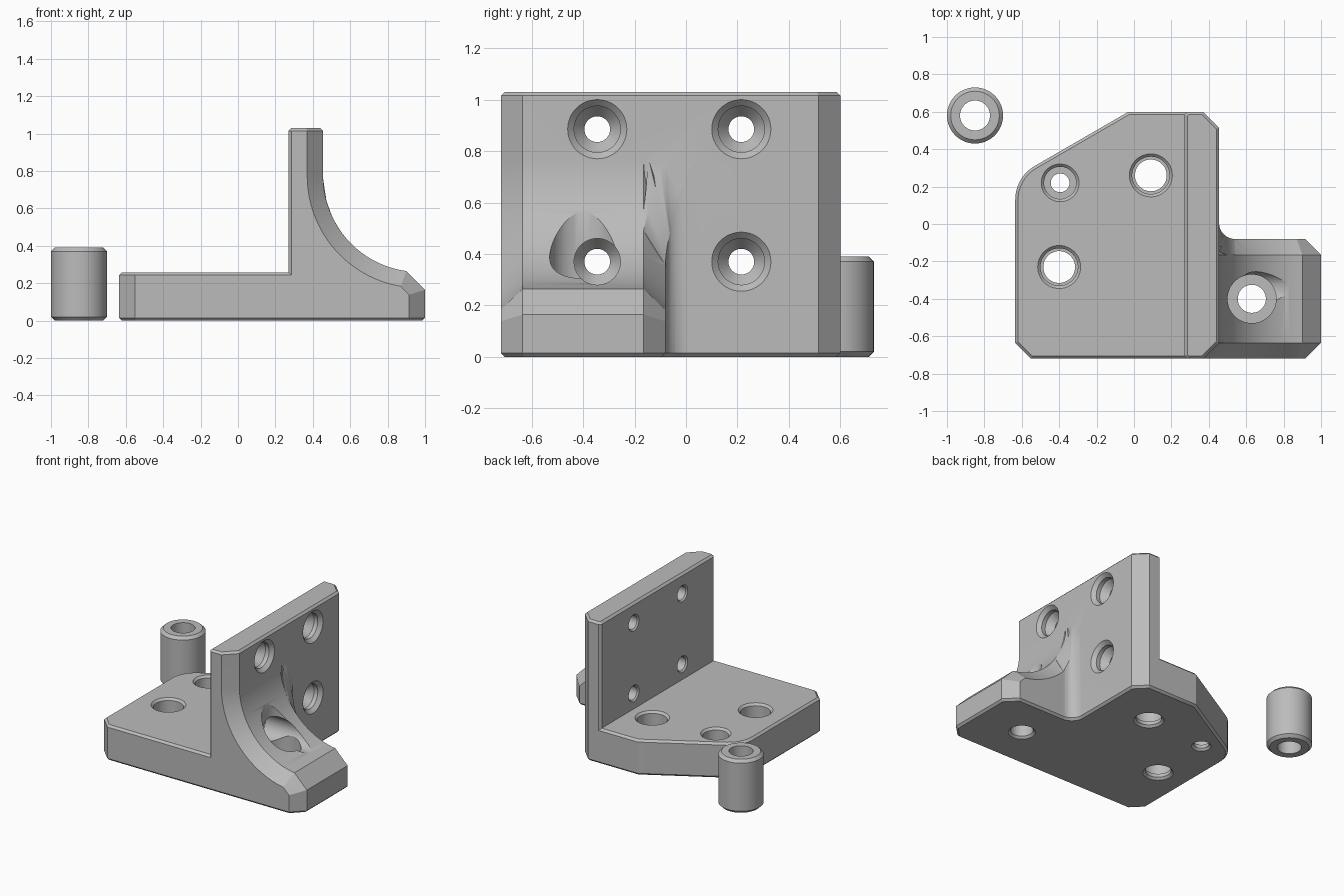
import bpy, bmesh
from math import sin, cos, radians
from mathutils import Vector

if "Cube" in bpy.data.objects:
    bpy.data.objects.remove(bpy.data.objects["Cube"], do_unlink=True)

grey = bpy.data.materials.new("plain_grey")
grey.use_nodes = True
grey.diffuse_color = (0.5, 0.5, 0.5, 1)
grey.node_tree.nodes["Principled BSDF"].inputs["Base Color"].default_value = grey.diffuse_color


def arc(cx, cy, r, start, end, steps):
    angles = [radians(start + (end - start) * i / steps) for i in range(steps + 1)]
    return [(cx + r * cos(a), cy + r * sin(a)) for a in angles]


def inset(points, d):
    """Mitred inset of a counter-clockwise outline."""
    out = []
    for i, p in enumerate(points):
        p, a, b = Vector(p), Vector(points[i - 1]), Vector(points[(i + 1) % len(points)])
        u, v = (p - a).normalized(), (b - p).normalized()
        m, n = Vector((-u.y, u.x)), Vector((-v.y, v.x))
        out.append(p + (m + n) * d / (1 + m.dot(n)))
    return out


def loft(name, rings, ring_closed=False):
    """Bridge matching rings; cap the ends, or join last to first."""
    bm = bmesh.new()
    rows = [[bm.verts.new(p) for p in ring] for ring in rings]
    pairs = list(zip(rows, rows[1:]))
    if ring_closed:
        pairs.append((rows[-1], rows[0]))
    else:
        bm.faces.new(rows[0])
        bm.faces.new(rows[-1])
    for a, b in pairs:
        for i in range(len(a)):
            bm.faces.new((a[i - 1], a[i], b[i], b[i - 1]))
    bmesh.ops.connect_verts_nonplanar(bm, angle_limit=0.002, faces=bm.faces[:])
    bmesh.ops.recalc_face_normals(bm, faces=bm.faces[:])
    mesh = bpy.data.meshes.new(name)
    bm.to_mesh(mesh)
    bm.free()
    ob = bpy.data.objects.new(name, mesh)
    mesh.materials.append(grey)
    bpy.context.collection.objects.link(ob)
    return ob


def stack(name, outline, levels):
    """Plan outline lofted through (height, inset) levels."""
    return loft(name, [[(p[0], p[1], z) for p in inset(outline, d)] for z, d in levels])


def turned(name, profile, centre, axis="z", ring_closed=False):
    """Profile of (radius, height) turned about z or x."""
    a, b = centre
    rings = []
    for r, h in profile:
        circle = arc(a, b, r, 0, 352.5, 47)
        rings.append([(u, v, h) if axis == "z" else (h, u, v) for u, v in circle])
    return loft(name, rings, ring_closed)


def combine(body, other, operation):
    mod = body.modifiers.new("combine", "BOOLEAN")
    mod.operation, mod.solver, mod.object = operation, "EXACT", other
    bpy.context.view_layer.update()
    deps = bpy.context.evaluated_depsgraph_get()
    mesh = bpy.data.meshes.new_from_object(body.evaluated_get(deps))
    body.modifiers.clear()
    body.data = mesh
    bpy.data.objects.remove(other, do_unlink=True)


def finish(ob):
    bpy.ops.object.select_all(action="DESELECT")
    ob.select_set(True)
    bpy.context.view_layer.objects.active = ob
    bpy.ops.object.shade_smooth_by_angle(angle=radians(25))


C = 0.085      # large chamfer
E = 0.015      # small edge chamfer
LOW = -0.03    # parts run below the floor, then get trimmed
LEFT, FRONT, BACK, TOP = -0.635, -0.72, 0.6, 0.258
WALL_IN, WALL_OUT = 0.27, 0.455
ARM_BACK = -0.08

# Base plate with a clipped, rounded rear corner
corner = arc(-0.427, 0.13, 0.208, 120, 180, 12)
plate_outline = [(LEFT, FRONT + C), (LEFT + C, FRONT), (0.32, FRONT), (0.32, BACK),
                 (-0.03, BACK)] + corner
bracket = stack("bracket", plate_outline, [(LOW, 0), (TOP - E, 0), (TOP, E)])

# Upright wall
wall_outline = [(WALL_IN, FRONT + E), (WALL_IN + E, FRONT), (WALL_OUT - C, FRONT),
                (WALL_OUT, FRONT + C), (WALL_OUT, BACK - C), (WALL_OUT - C, BACK),
                (WALL_IN + E, BACK), (WALL_IN, BACK - E)]
wall = stack("wall", wall_outline, [(LOW, 0), (1.03 - E, 0), (1.03, E)])

# Curved gusset arm, chamfered along both sides of its sweep
R, CX, CZ = 0.515, 0.97, 0.775
full = [(0.3, LOW), (1, LOW), (1, 0.165)] + arc(CX, CZ, R, 262.2, 180, 32) + [(0.3, CZ)]
small = [(0.3, LOW), (1 - C, LOW), (1 - C, 0.138)] + arc(CX, CZ, R + C, 260.4, 180, 32) + [(0.3, CZ)]
sections = [(FRONT, small), (FRONT + C, full), (ARM_BACK - C, full), (ARM_BACK, small)]
gusset = loft("gusset", [[(x, y, z) for x, z in s] for y, s in sections])


# Concave fillet between the arm and the wall, its chamfer fading upward
def sweep_height(x, radius):
    dx = min(abs(CX - x), radius)
    return CZ - (radius * radius - dx * dx) ** 0.5


FX, FY = WALL_OUT + C, ARM_BACK + C
columns = []
for i in range(13):
    a = radians(270 - 7.5 * i)
    c = max(C * (1 - i / 12), 0.004)

    def at(r):
        return FX + r * cos(a), FY + r * sin(a)
    (px, py), (qx, qy), (ix, iy) = at(C), at(C + c), at(2 * C + 0.005)
    columns.append([(px, py, LOW), (px, py, sweep_height(px, R + c)),
                    (qx, qy, sweep_height(qx, R)), (ix, iy, sweep_height(ix, R)),
                    (ix, iy, LOW)])
fillet = loft("fillet", columns)

for part in (wall, gusset, fillet):
    combine(bracket, part, "UNION")

# Trim the underside to a chamfered footprint
footprint = [(LEFT, FRONT + C), (LEFT + C, FRONT), (1 - C, FRONT), (1, FRONT + C),
             (1, ARM_BACK - C), (1 - C, ARM_BACK)] + arc(FX, FY, C, 270, 180, 12) + [
             (WALL_OUT, BACK - C), (WALL_OUT - C, BACK), (-0.03, BACK)] + corner
envelope = stack("envelope", footprint, [(0, E), (E + 0.001, -0.001), (1.2, -0.001)])
combine(bracket, envelope, "INTERSECT")


# Vertical screw holes through the plate
def plate_hole(centre, bore, hole):
    profile = [(hole + 0.035, -0.02), (hole, E), (hole, 0.04), (bore, 0.04),
               (bore, TOP - E), (bore + 0.045, TOP + 0.03)]
    combine(bracket, turned("hole", profile, centre), "DIFFERENCE")


plate_hole((-0.395, 0.22), 0.086, 0.05)
plate_hole((-0.4, -0.23), 0.1, 0.085)
plate_hole((0.09, 0.26), 0.1, 0.085)

# Arm hole with a deep tool clearance above it
arm_profile = [(0.11, -0.02), (0.075, E), (0.075, 0.2), (0.13, 0.2), (0.13, 0.9)]
combine(bracket, turned("arm_hole", arm_profile, (0.63, -0.4)), "DIFFERENCE")

# Horizontal countersunk holes through the wall
neck = [(0.08, 0.25), (0.05, 0.28), (0.05, 0.35), (0.09, 0.4)]
for y, z in ((-0.345, 0.885), (0.215, 0.885), (0.215, 0.37), (-0.345, 0.37)):
    clearance = y < 0 and z < 0.5
    mouth = [(0.09, 1.2)] if clearance else [(0.09, 0.43), (0.15, 0.49)]
    combine(bracket, turned("wall_hole", neck + mouth, (y, z), "x"), "DIFFERENCE")
finish(bracket)

# Loose spacer tube
tube = [(0.08, 0), (0.13, 0), (0.15, 0.02), (0.15, 0.37), (0.13, 0.39), (0.08, 0.39)]
finish(turned("spacer", tube, (-0.85, 0.58), ring_closed=True))
